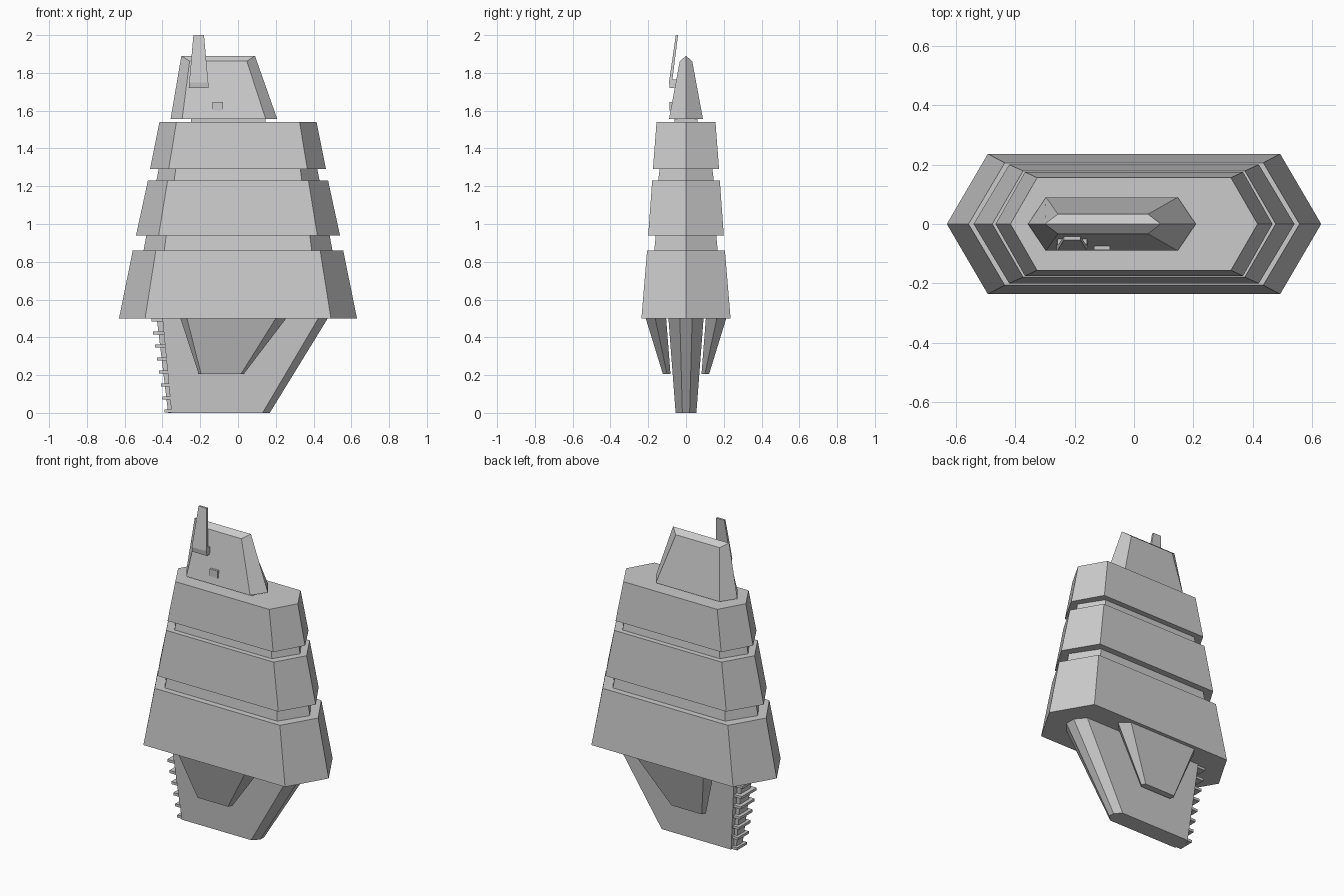
import bpy, bmesh

if "Cube" in bpy.data.objects:
    bpy.data.objects.remove(bpy.data.objects["Cube"])


def loft(name, rings):
    """Flat-faced closed solid through rings with equal point counts."""
    bm = bmesh.new()
    loops = [[bm.verts.new(p) for p in r] for r in rings]
    n = len(loops[0])
    for a, b in zip(loops, loops[1:]):
        for i in range(n):
            j = (i + 1) % n
            bm.faces.new((a[i], a[j], b[j], b[i]))
    bm.faces.new(loops[0][::-1])
    bm.faces.new(loops[-1])
    bmesh.ops.recalc_face_normals(bm, faces=bm.faces[:])
    me = bpy.data.meshes.new(name)
    bm.to_mesh(me)
    bm.free()
    ob = bpy.data.objects.new(name, me)
    bpy.context.collection.objects.link(ob)
    return ob


def hexa(z, tip, corner, h):
    """Long hexagon, symmetric about x = 0 and y = 0."""
    return [(-tip, 0, z), (-corner, -h, z), (corner, -h, z),
            (tip, 0, z), (corner, h, z), (-corner, h, z)]


def box(name, x, y, z):
    return loft(name, [[(x[0], y[0], k), (x[1], y[0], k),
                        (x[1], y[1], k), (x[0], y[1], k)] for k in z])


# Three stacked hull tiers and the recessed bands between them
for name, lo, hi in [
    ("lower_hull", (0.50, 0.63, 0.492, 0.236), (0.86, 0.557, 0.435, 0.206)),
    ("lower_band", (0.86, 0.50, 0.39, 0.168), (0.94, 0.485, 0.38, 0.16)),
    ("middle_hull", (0.94, 0.54, 0.42, 0.20), (1.23, 0.477, 0.373, 0.179)),
    ("upper_band", (1.23, 0.432, 0.338, 0.147), (1.29, 0.42, 0.33, 0.14)),
    ("upper_hull", (1.29, 0.466, 0.367, 0.175), (1.54, 0.416, 0.326, 0.156)),
]:
    loft(name, [hexa(*lo), hexa(*hi)])

# Bridge tower with a ridged roof
box("tower_neck", (-0.25, 0.145), (-0.06, 0.06), (1.53, 1.56))
tower = [(-0.357, 0, 1.555), (-0.296, -0.09, 1.555), (0.147, -0.09, 1.555),
         (0.208, 0, 1.555), (0.147, 0.09, 1.555), (-0.296, 0.09, 1.555)]
eaves = [(-0.30, 0, 1.89), (-0.256, -0.033, 1.862), (0.047, -0.033, 1.862),
         (0.09, 0, 1.89), (0.047, 0.033, 1.862), (-0.256, 0.033, 1.862)]
ob = loft("bridge_tower", [tower, eaves])
bm = bmesh.new()
bm.from_mesh(ob.data)
bm.verts.ensure_lookup_table()
bmesh.ops.connect_vert_pair(bm, verts=[bm.verts[6], bm.verts[9]])
bm.to_mesh(ob.data)
bm.free()

# Antenna blade on a short foot, and a small sensor box below it
side = [(-0.052, 1.72), (-0.086, 1.72), (-0.09, 1.75), (-0.054, 2.0),
        (-0.042, 2.0), (-0.072, 1.765), (-0.05, 1.765)]


def blade_x(z, s):
    return -0.208 + s * (0.053 - 0.025 * (z - 1.72) / 0.28)


loft("antenna", [[(blade_x(z, s), y, z) for y, z in side] for s in (-1, 1)])
box("sensor_box", (-0.135, -0.08), (-0.088, -0.06), (1.60, 1.645))

# Central keel, pointed at the right edge and blunt at the left
loft("keel", [[(l, -h, z), (c, -h, z), (t, 0.35 * -h, z),
               (t, 0.35 * h, z), (c, h, z), (l, h, z)]
              for z, l, c, t, h in [(0, -0.352, 0.13, 0.168, 0.055),
                                    (0.5, -0.40, 0.425, 0.475, 0.093)]])

# Ladder spine and rungs on the keel's left edge
loft("ladder_spine", [[(x0, -h, z), (x1, -h, z), (x1, h, z), (x0, h, z)]
                      for z, x0, x1, h in [(0, -0.37, -0.34, 0.03),
                                           (0.5, -0.43, -0.39, 0.055)]])
for i in range(8):
    z = 0.01 + i * 0.069
    x = -0.352 - 0.096 * z
    reach = 0.035 + 0.025 * z / 0.5
    h = 0.048 + 0.036 * z / 0.5
    box("ladder_rung_%d" % i, (x - reach, x), (-h, h), (z - 0.008, z + 0.008))

# Angled side fins either side of the keel
for s, name in ((-1, "front_fin"), (1, "back_fin")):
    rings = []
    for z, l, lc, rc, r, out, mid, inn in [
        (0.205, -0.208, -0.195, 0.015, 0.03, 0.122, 0.100, 0.082),
        (0.50, -0.305, -0.27, 0.20, 0.255, 0.213, 0.163, 0.105),
    ]:
        rings.append([(l, s * mid, z), (lc, s * out, z), (rc, s * out, z),
                      (r, s * mid, z), (rc, s * inn, z), (lc, s * inn, z)])
    loft(name, rings)
